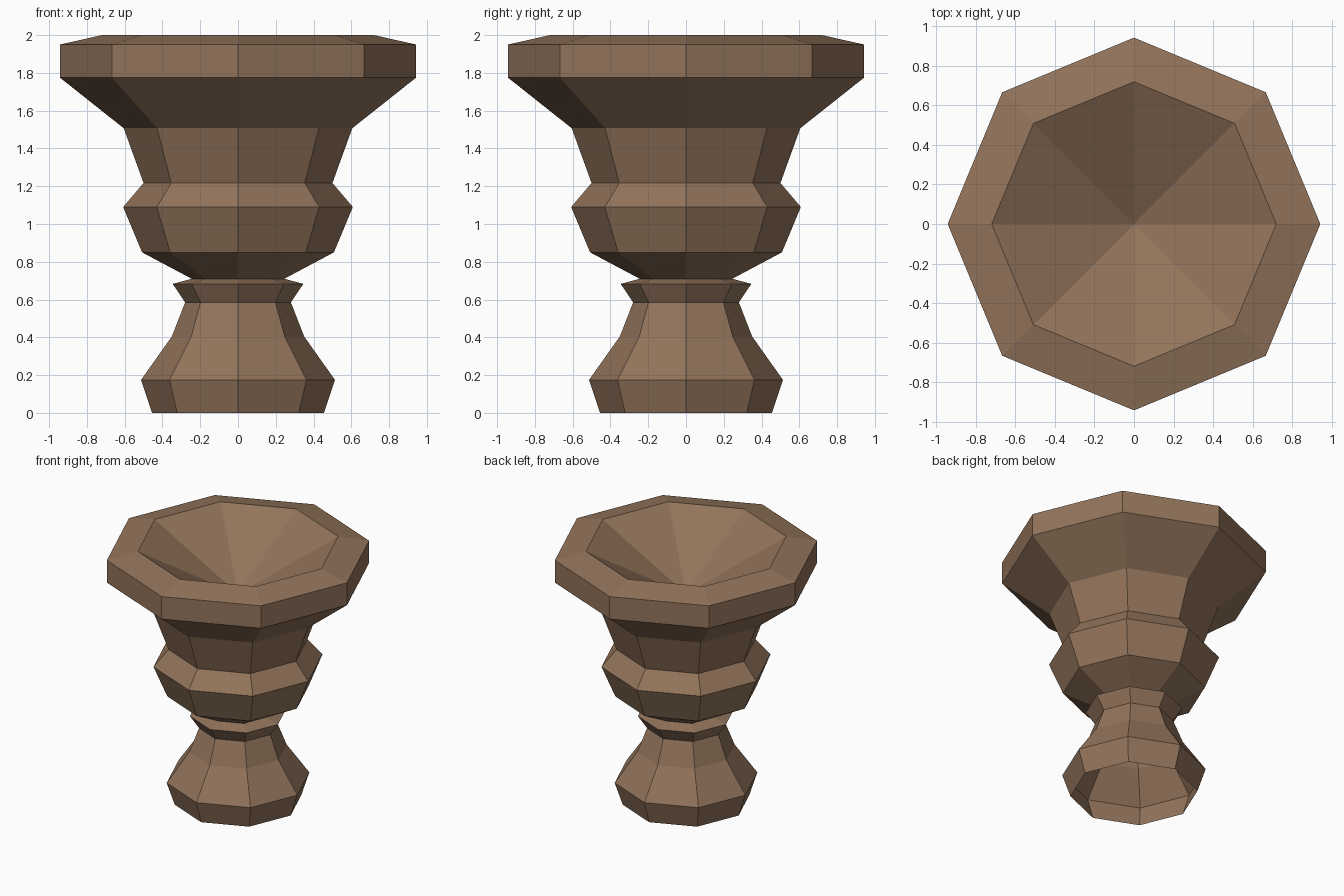
import bpy
import bmesh
from math import cos, sin, tau

if "Cube" in bpy.data.objects:
    bpy.data.objects.remove(bpy.data.objects["Cube"])

SIDES = 8
# (radius, height) from the open foot up to the rim lip
PROFILE = [
    (0.455, 0.0), (0.513, 0.175), (0.35, 0.405), (0.28, 0.585),      # foot
    (0.346, 0.683), (0.245, 0.71),                                   # collar
    (0.508, 0.85), (0.608, 1.09), (0.50, 1.217), (0.605, 1.507),     # body
    (0.943, 1.775), (0.943, 1.95), (0.72, 2.0),                      # rim
]
BASIN_DEPTH = 1.61

bm = bmesh.new()

# Eight-sided rings, corners on the axes
rings = [[bm.verts.new((r * cos(tau * i / SIDES), r * sin(tau * i / SIDES), z))
          for i in range(SIDES)] for r, z in PROFILE]

# Outer shell
for low, high in zip(rings, rings[1:]):
    for i in range(SIDES):
        j = (i + 1) % SIDES
        bm.faces.new((low[i], low[j], high[j], high[i]))

# Conical basin sinking from the lip to a point
apex = bm.verts.new((0, 0, BASIN_DEPTH))
for i in range(SIDES):
    bm.faces.new((rings[-1][i], rings[-1][(i + 1) % SIDES], apex))

mesh = bpy.data.meshes.new("pedestal_basin")
bm.to_mesh(mesh)
bm.free()
basin = bpy.data.objects.new("pedestal_basin", mesh)
bpy.context.collection.objects.link(basin)

# Brown clay
clay = bpy.data.materials.new("brown_clay")
clay.diffuse_color = (0.29, 0.175, 0.105, 1)
clay.use_nodes = True
clay.node_tree.nodes["Principled BSDF"].inputs["Base Color"].default_value = clay.diffuse_color
mesh.materials.append(clay)
